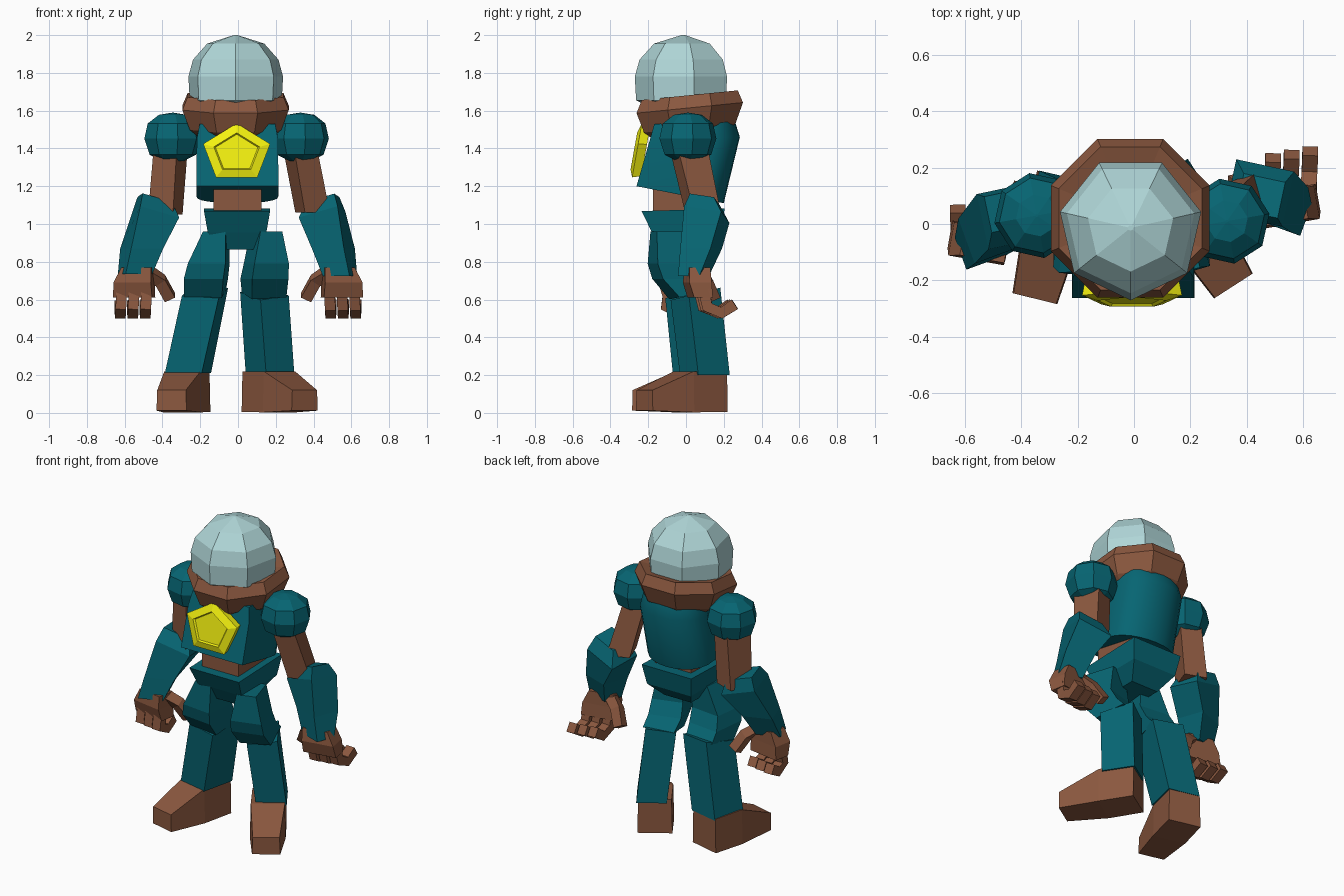
import bpy, bmesh, math
from mathutils import Vector

if "Cube" in bpy.data.objects:
    bpy.data.objects.remove(bpy.data.objects["Cube"])


def mat(name, c):
    m = bpy.data.materials.new(name)
    m.diffuse_color = (*c, 1)
    m.use_nodes = True
    m.node_tree.nodes["Principled BSDF"].inputs["Base Color"].default_value = m.diffuse_color
    return m


TEAL = mat("teal", (0.002, 0.13, 0.17))
BROWN = mat("brown", (0.26, 0.098, 0.05))
GLASS = mat("pale_glass", (0.43, 0.67, 0.68))
YELLOW = mat("yellow", (0.9, 0.88, 0.005))


def loft(name, rings, m, smooth=False):
    """Skin a list of equal-length point rings and cap both ends."""
    bm = bmesh.new()
    vs = [[bm.verts.new(p) for p in r] for r in rings]
    n = len(vs[0])
    for a, b in zip(vs, vs[1:]):
        for i in range(n):
            j = (i + 1) % n
            bm.faces.new((a[i], a[j], b[j], b[i]))
    bm.faces.new(vs[0])
    bm.faces.new(vs[-1])
    bmesh.ops.recalc_face_normals(bm, faces=bm.faces)
    me = bpy.data.meshes.new(name)
    bm.to_mesh(me)
    bm.free()
    me.materials.append(m)
    ob = bpy.data.objects.new(name, me)
    bpy.context.collection.objects.link(ob)
    if smooth:
        bpy.ops.object.select_all(action='DESELECT')
        bpy.context.view_layer.objects.active = ob
        ob.select_set(True)
        bpy.ops.object.shade_smooth_by_angle(angle=math.radians(35))
    return ob


def rect(cx, cy, z, w, d, yaw=0, slope=0, slope_x=0):
    """Rectangle ring at height z, turned by yaw, tipped by slope along y and x."""
    c, s = math.cos(math.radians(yaw)), math.sin(math.radians(yaw))
    out = []
    for u, v in ((-1, -1), (1, -1), (1, 1), (-1, 1)):
        x, y = u * w / 2, v * d / 2
        px, py = x * c - y * s, x * s + y * c
        out.append((cx + px, cy + py, z + slope * py + slope_x * px))
    return out


def ngon(n, r, z, cx, cy, start, tilt=0):
    pts = []
    for i in range(n):
        a = math.radians(start) + math.tau * i / n
        x, y = r * math.cos(a), r * math.sin(a)
        pts.append((cx + x, cy + y, z + tilt * y))
    return pts


def bar(name, pts, w, d, m):
    """Square bar following a bent path of points."""
    pts = [Vector(p) for p in pts]
    rings = []
    for i, p in enumerate(pts):
        t = (pts[min(i + 1, len(pts) - 1)] - pts[max(i - 1, 0)]).normalized()
        u = Vector((1, 0, 0))
        u = (u - t * u.dot(t)).normalized()
        v = t.cross(u)
        rings.append([p + u * a * w / 2 + v * b * d / 2
                      for a, b in ((-1, -1), (1, -1), (1, 1), (-1, 1))])
    return loft(name, rings, m)


# Helmet dome and collar
loft("helmet_dome", [ngon(7, r, z, -.012, -.014, -90) for r, z in
     ((.2, 1.63), (.25, 1.655), (.257, 1.78), (.232, 1.87), (.155, 1.955), (.01, 2.0))], GLASS)
loft("collar", [ngon(8, r, z, -.013, .02, 22.5, .1) for r, z in
     ((.2, 1.46), (.262, 1.508), (.305, 1.615), (.275, 1.682), (.2, 1.67))], BROWN)


# Torso: flat front, rounded back
def d_ring(w, f, zf, b, zb):
    mid = f + .6 * (b - f)
    xy = [(-w, f)]
    for i in range(13):
        a = math.pi * i / 12
        xy.append((-w * math.cos(a), mid + (b - mid) * math.sin(a) ** .8))
    xy.append((w, f))
    return [(x - .003, y, zf + (zb - zf) * (y - f) / (b - f)) for x, y in xy]


loft("torso", [d_ring(.217, -.262, 1.2, .2, 1.11), d_ring(.215, -.19, 1.45, .285, 1.46),
               d_ring(.2, -.168, 1.53, .26, 1.54)], TEAL, True)


# Chest badge: pentagon with a sunken centre
def penta(r, y0):
    pts = []
    for i in range(5):
        a = math.pi / 2 + math.tau * i / 5
        z = r * math.sin(a)
        pts.append((-.007 + 1.18 * r * math.cos(a), y0 + .18 * z, 1.375 + z))
    return pts


loft("chest_badge", [penta(.15, -.215), penta(.158, -.262), penta(.108, -.278),
                     penta(.1, -.268)], YELLOW)

# Waist and pelvis
loft("waist", [rect(-.003, -.02, 1.03, .255, .31), rect(-.003, -.02, 1.2, .255, .31)], BROWN)
loft("pelvis", [rect(-.005, -.02, .865, .19, .22), rect(-.005, 0, .955, .31, .36),
                rect(-.005, -.015, 1.075, .35, .44, 0, .03)], TEAL)

# Legs: thigh sections (cx, cy, z, w, d) and shin ends, with the turn of each foot
legs = {
    "left": (33, [(.138, .03, .625, .19, .19), (.14, -.045, .71, .2, .22),
                  (.15, -.08, .79, .19, .2), (.15, -.08, .96, .12, .19)],
             (.14, .05, .63), (.17, .1, .2), (.105, .165), (.353, -.22)),
    "right": (-13, [(-.175, .01, .63, .2, .19), (-.17, -.055, .71, .21, .22),
                    (-.155, -.085, .79, .2, .2), (-.115, -.08, .96, .12, .19)],
              (-.175, .02, .64), (-.265, .06, .21), (-.245, .165), (-.352, -.265)),
}
for side, (yaw, thigh, knee, ankle, heel, toe) in legs.items():
    w = .178 if side == "left" else .2
    loft(side + "_thigh", [rect(*t, yaw * .5, .2 if i == 0 else 0)
                           for i, t in enumerate(thigh)], TEAL)
    loft(side + "_shin", [rect(*ankle, w, w + .02, yaw), rect(*knee, w, w + .02, yaw, .25)], TEAL)
    # Foot: widths lofted from heel to toe
    h, t = Vector((*heel, 0)), Vector((*toe, 0))
    f = (t - h).normalized()
    n = Vector((-f.y, f.x, 0))
    rings = []
    for k, hw, lo, hi in ((0, .102, .005, .22), (.46, .104, .003, .22), (1, .082, .012, .12)):
        c = h.lerp(t, k)
        rings.append([c + n * hw + Vector((0, 0, lo)), c - n * hw + Vector((0, 0, lo)),
                      c - n * hw * .95 + Vector((0, 0, hi)), c + n * hw * .95 + Vector((0, 0, hi))])
    loft(side + "_foot", rings, BROWN)

# Arms: shoulder, upper arm, forearm and hand for each side
# (last entry: finger path as y, z points)
arms = {
    "left": (1, (.33, .01), (.325, .01, 1.42), (.395, .09, 1.06),
             [(.54, .04, .725, .15, .12), (.505, .08, .87, .18, .17),
              (.445, .11, 1.05, .21, .2), (.45, .1, 1.13, .15, .13)], 0.0,
             ((.07, .65), (.09, .56), (.165, .53), (.235, .575))),
    "right": (-1, (-.345, .03), (-.355, .04, 1.42), (-.385, .06, 1.05),
              [(-.545, -.08, .735, .15, .12), (-.51, -.03, .87, .18, .17),
               (-.435, .03, 1.05, .21, .2), (-.44, .05, 1.13, .16, .13)], -.13,
              ((.04, .65), (.025, .56), (.09, .53), (.16, .57))),
}
for side, (s, sh, top, elbow, fore, dy, curl) in arms.items():
    loft(side + "_shoulder", [ngon(8, r, 1.462 + z, *sh, 10) for r, z in
         ((.06, -.128), (.125, -.095), (.153, -.01), (.135, .07), (.075, .116), (.005, .127))], TEAL)
    loft(side + "_upper_arm", [rect(*elbow, .14, .15, 20 * s), rect(*top, .13, .17, 20 * s)], BROWN)
    loft(side + "_forearm", [rect(*q, -20 * s if i < 2 else -12 * s, -.2 if i > 1 else 0,
                                  .25 * s if i > 1 else 0) for i, q in enumerate(fore)], TEAL)
    # Palm, three curled fingers and a thumb
    loft(side + "_palm", [rect(s * .55, .075 + dy, .61, .21, .1, 10 * s),
                          rect(s * .55, .06 + dy, .69, .2, .12, 10 * s),
                          rect(s * .53, .06 + dy, .77, .16, .11, 10 * s)], BROWN)
    for i in range(3):
        path = [(s * (.485 + .066 * i + .003 * k), y + dy + .012 * i, z)
                for k, (y, z) in enumerate(curl)]
        bar(f"{side}_finger_{i + 1}", path, .056, .06, BROWN)
    bar(side + "_thumb", [(s * .47, .08 + dy, .74), (s * .41, .11 + dy, .7),
                          (s * .36, .15 + dy, .61)], .06, .06, BROWN)
